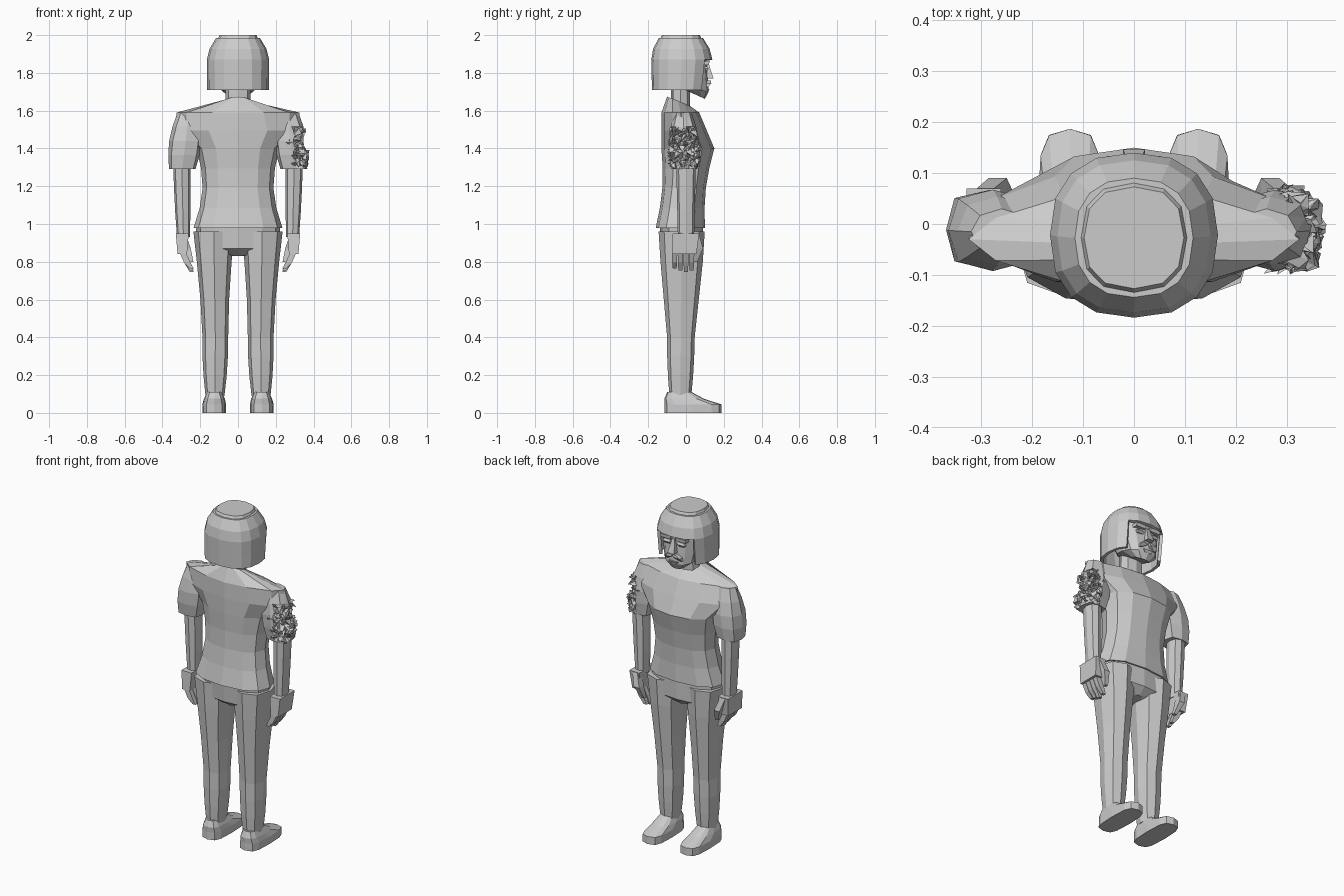
import bpy, bmesh, math, random
from mathutils import Vector

cube = bpy.data.objects.get("Cube")
if cube:
    bpy.data.objects.remove(cube, do_unlink=True)

tone = (.6, .6, .6, 1)
grey = bpy.data.materials.new("plain grey")
grey.use_nodes = True
grey.diffuse_color = tone
grey.node_tree.nodes["Principled BSDF"].inputs["Base Color"].default_value = tone


def section(x, y, z, half_width, half_depth, squareness=2.5, tilt=0):
    """One horizontal cross-section, kept as a vector so that it can be blended."""
    return Vector((x, y, z, half_width, half_depth, squareness, tilt))


def span(start, end, steps=1, widen=0, deepen=0):
    """Blend two sections in even steps, swelling or pinching the middle."""
    blended = []
    for i in range(steps + 1):
        t = i / steps
        swell = math.sin(math.pi * t)
        blended.append(start.lerp(end, t) + section(0, 0, 0, widen * swell, deepen * swell, 0))
    return blended


def outline(cut, sides):
    """Corner points of a section: a box for four sides, else a superellipse."""
    x, y, z, half_width, half_depth, squareness, tilt = cut
    points = []
    for i in range(sides):
        angle = math.tau * i / sides
        if sides == 4:
            angle += math.pi / 4
        c, s = math.cos(angle), math.sin(angle)
        power = 0 if sides == 4 else 2 / squareness
        u = math.copysign(abs(c) ** power, c) if abs(c) > 1e-6 else 0
        v = math.copysign(abs(s) ** power, s) if abs(s) > 1e-6 else 0
        points.append((x + half_width * u, y + half_depth * v, z + tilt * half_depth * v))
    return points


def loft(name, cuts, sides=8, edit=None, mirror=False):
    """Skin a stack of sections, close both ends, and apply an optional edit."""
    bm = bmesh.new()
    rows = [[bm.verts.new(point) for point in outline(cut, sides)] for cut in cuts]
    for low, high in zip(rows, rows[1:]):
        for i in range(sides):
            bm.faces.new((low[i - 1], low[i], high[i], high[i - 1]))
    bm.faces.new(rows[0])
    bm.faces.new(rows[-1])
    if edit:
        edit(bm)
    if mirror:
        for vert in bm.verts:
            vert.co.x *= -1
    bmesh.ops.recalc_face_normals(bm, faces=bm.faces)
    mesh = bpy.data.meshes.new(name)
    bm.to_mesh(mesh)
    bm.free()
    mesh.materials.append(grey)
    part = bpy.data.objects.new(name, mesh)
    bpy.context.collection.objects.link(part)
    return part


def pair(name, cuts, sides=8, left_edit=None):
    """Build a part on the left and its mirror image on the right."""
    loft("left_" + name, cuts, sides, left_edit)
    loft("right_" + name, cuts, sides, mirror=True)


# Shirt: pinched waist, lens-shaped shoulders, sloping collar
hem = section(0, -.03, .98, .235, .13)
bust = section(0, .01, 1.4, .22, .14, 2.2)
shoulders = section(0, -.03, 1.59, .325, .1, 1.6)
collar = section(0, -.04, 1.65, .065, .06, 2, -.4)
loft("shirt", span(hem, bust, 4, widen=-.04, deepen=-.02)
     + span(bust, shoulders, 2, widen=.05)[1:] + [collar], sides=12)

# Trouser seat, narrowing to the crotch
crotch = section(0, -.015, .83, .03, .065)
hips = section(0, -.02, .87, .215, .11)
belt = section(0, -.025, 1, .225, .115)
loft("trouser_seat", [crotch, hips, belt], sides=12)

# Trouser legs
ankle = section(.122, -.03, .09, .05, .058)
knee = section(.12, -.027, .4, .068, .073)
thigh = section(.126, -.023, .8, .092, .112)
hip = section(.128, -.023, .96, .108, .122)
pair("leg", span(ankle, knee, 3, widen=.006, deepen=.004)
     + span(knee, thigh, 2, widen=-.004)[1:] + [hip])

# Shoes with a long low toe
sole = section(.126, .037, 0, .062, .15, 3.4)
welt = section(.126, .037, .045, .063, .15, 3.2)
instep = section(.125, -.01, .075, .055, .105, 3)
opening = section(.125, -.035, .11, .04, .065, 3)
pair("shoe", [sole, welt, instep, opening], sides=12)


def tear(bm):
    """Break up the outer face of a sleeve into ragged shards."""
    rnd = random.Random(4)
    for cuts in (3, 1):
        worn = [f for f in bm.faces if len(f.verts) == 4
                and f.calc_center_median().x > .29 and 1.3 < f.calc_center_median().z < 1.5]
        edges = {edge for face in worn for edge in face.edges}
        bmesh.ops.subdivide_edges(bm, edges=list(edges), cuts=cuts, use_grid_fill=True)
    for vert in bm.verts:
        if vert.co.x > .3 and 1.3 < vert.co.z < 1.5:
            bite = .03 if 1.4 < vert.co.z < 1.47 else .008
            jitter = Vector([rnd.uniform(-.02, .02) for axis in "xyz"])
            vert.co += jitter - Vector((bite, 0, 0))
    bmesh.ops.triangulate(bm, faces=bm.faces)


# Sleeves; the left one is torn
cuff = section(.295, -.01, 1.29, .07, .065, 3.5)
shoulder = section(.26, -.015, 1.59, .06, .045, 2)
pair("sleeve", span(cuff, shoulder, 4, widen=.022, deepen=.025), left_edit=tear)

# Forearms
wrist = section(.289, 0, .93, .034, .043)
elbow = section(.298, 0, 1.32, .045, .052)
pair("forearm", span(wrist, elbow, 3, widen=.003))

# Hands: boxy palm, four curled fingers and a thumb
knuckles = section(.295, -.01, .84, .025, .065)
heel = section(.295, 0, .95, .034, .07)
pair("palm", [knuckles, heel], sides=4)
for k in range(4):
    y = .03 * k - .06
    tip = section(.245, y, .745 + .01 * abs(k - 2), .01, .01)
    joint = section(.268, y, .795, .017, .013)
    root = section(.293, y, .85, .017, .014)
    pair(f"finger_{k + 1}", [tip, joint, root], sides=4)
thumb_tip = section(.246, .05, .8, .01, .01)
thumb_joint = section(.268, .068, .87, .018, .022)
thumb_root = section(.292, .05, .945, .017, .02)
pair("thumb", [thumb_tip, thumb_joint, thumb_root], sides=4)

# Neck
loft("neck", [section(0, -.03, 1.6, .068, .05), section(0, -.03, 1.75, .065, .05)])

# Head with the jaw sloping down to the chin
chin = section(0, .05, 1.685, .05, .05, tilt=-.45)
jaw = section(0, .02, 1.72, .1, .1, tilt=-.2)
forehead = section(0, -.01, 1.85, .13, .123)
scalp = section(0, -.01, 1.93, .11, .1)
loft("head", [chin] + span(jaw, forehead, 3) + [scalp], sides=12)

# Facial features
nostrils = section(0, .11, 1.77, .022, .036)
bridge = section(0, .1, 1.85, .009, .02)
loft("nose", [nostrils, bridge], sides=4)
lip = section(0, .1, 1.7, .022, .018)
mouth = section(0, .1, 1.715, .03, .025)
loft("lower_lip", [lip, mouth], sides=4)
lower_lid = section(.048, .1, 1.81, .018, .012)
upper_lid = section(.048, .1, 1.834, .018, .012)
pair("eye", span(lower_lid, upper_lid, 2, widen=.007, deepen=.008), sides=4)
brow = section(.05, .1, 1.842, .033, .022)
brow_top = section(.05, .1, 1.862, .034, .024)
pair("brow", [brow, brow_top], sides=4)
droop = section(.048, .1, 1.725, .008, .018)
whiskers = section(.03, .11, 1.745, .022, .024)
under_nose = section(.013, .11, 1.76, .013, .022)
pair("moustache", [droop, whiskers, under_nose], sides=4)


def open_face(bm):
    """Remove the underside and the panels in front of the face."""
    gone = []
    for face in bm.faces:
        middle = face.calc_center_median()
        if middle.z < 1.712 or (middle.z < 1.86 and middle.y > .072):
            gone.append(face)
    bmesh.ops.delete(bm, geom=gone, context="FACES")


# Helmet-shaped hair
rim = section(0, -.03, 1.71, .163, .15, 2.4)
temple = section(0, -.022, 1.87, .165, .162, 2.4)
crown = section(0, -.027, 1.985, .116, .117, 2.4)
hair = loft("hair", span(rim, temple, 2) + span(temple, crown, 2, widen=.01, deepen=.01)[1:],
            sides=16, edit=open_face)
shell = hair.modifiers.new("thickness", "SOLIDIFY")
shell.thickness = .018
shell.offset = -1

# Raised disc on the crown
disc_base = section(0, -.027, 1.98, .106, .11)
disc_top = section(0, -.027, 2, .098, .1)
loft("crown_disc", [disc_base, disc_top], sides=12)
